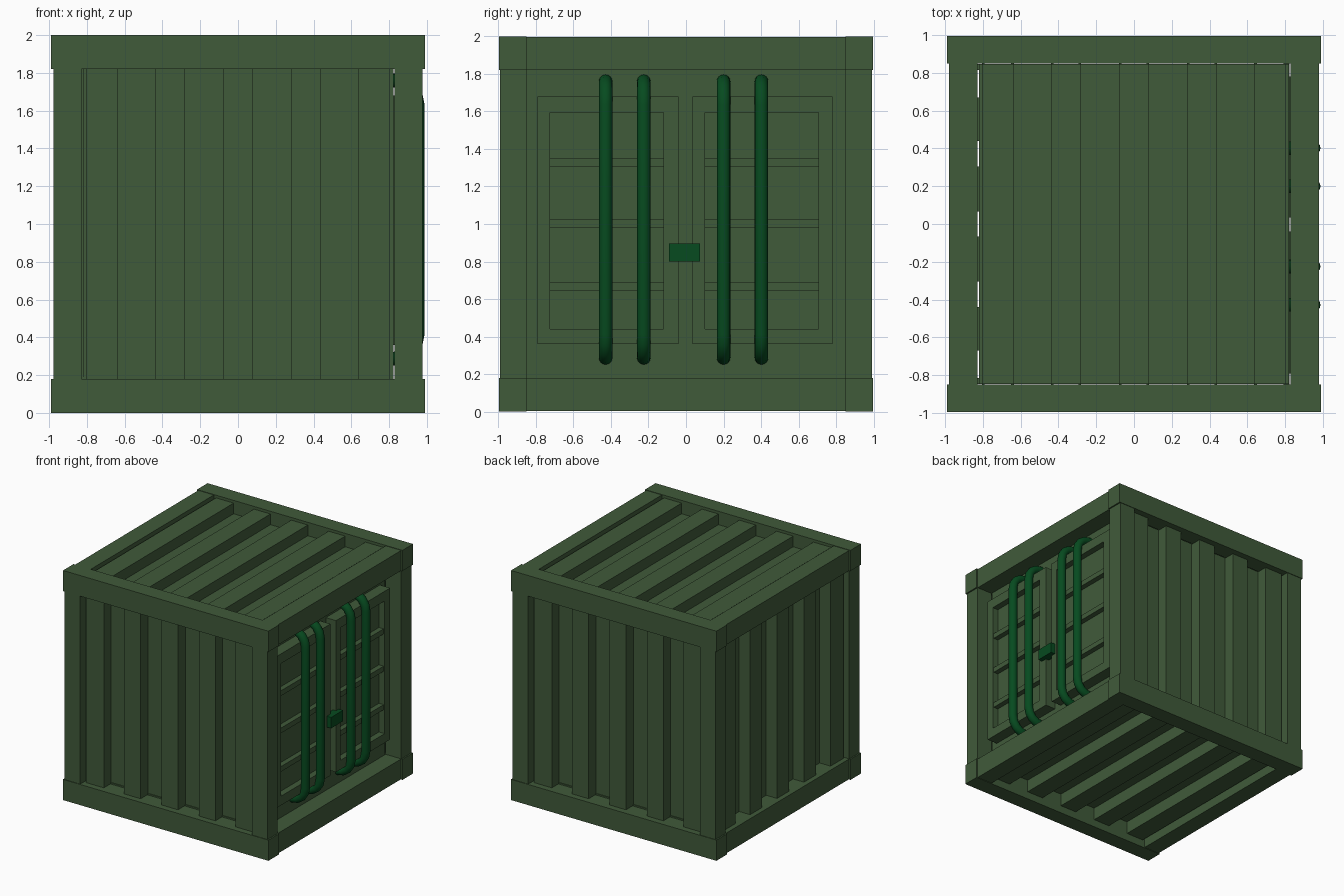
import bpy, bmesh, math
from mathutils import Vector

if "Cube" in bpy.data.objects:
    bpy.data.objects.remove(bpy.data.objects["Cube"])


def material(name, rgb):
    m = bpy.data.materials.new(name)
    m.diffuse_color = (*rgb, 1)
    m.use_nodes = True
    m.node_tree.nodes["Principled BSDF"].inputs["Base Color"].default_value = m.diffuse_color
    return m


OLIVE = material("olive_green_paint", (0.051, 0.103, 0.042))
DARK = material("deep_green_metal", (0.002, 0.070, 0.014))


def finish(name, bm, mat):
    me = bpy.data.meshes.new(name)
    bm.to_mesh(me)
    bm.free()
    me.materials.append(mat)
    ob = bpy.data.objects.new(name, me)
    bpy.context.collection.objects.link(ob)
    return ob


def add_box(bm, x, y, z):
    """Box from three (min, max) ranges."""
    made = bmesh.ops.create_cube(bm, size=1)["verts"]
    for v in made:
        v.co = Vector([(r[0] + r[1]) / 2 + c * (r[1] - r[0])
                       for r, c in zip((x, y, z), v.co)])


def span(a, b, sign=1):
    return (min(a * sign, b * sign), max(a * sign, b * sign))


def box(name, x, y, z, mat=OLIVE):
    bm = bmesh.new()
    add_box(bm, x, y, z)
    return finish(name, bm, mat)


# Frame: long rails, side rails and corner posts
for side, s in (("front", -1), ("back", 1)):
    for level, z in (("bottom", (0, 0.18)), ("top", (1.82, 2.0))):
        box(f"{side}_{level}_rail", (-0.99, 0.99), span(0.85, 0.995, s), z)
for side, s in (("left", -1), ("right", 1)):
    for level, z in (("bottom", (0.004, 0.18)), ("top", (1.82, 1.996))):
        box(f"{side}_{level}_rail", span(0.828, 0.978, s), (-0.85, 0.85), z)
    for end, e in (("front", -1), ("back", 1)):
        box(f"{side}_{end}_post", span(0.828, 0.978, s), span(0.85, 0.99, e), (0.18, 1.82))

# Corrugated sheets: square ridges along one direction
ridges = [(-0.805, -0.635), (-0.44, -0.28), (-0.08, 0.08), (0.28, 0.44), (0.635, 0.805)]


def corrugated(name, u, v, half_width, half_length, low, high, stretch=1.0):
    u, v = Vector(u), Vector(v)
    out = u.cross(v)
    profile = [(-half_width, low)]
    for a, b in ridges:
        a, b = a * stretch, b * stretch
        profile += [(a, low), (a, high), (b, high), (b, low)]
    profile.append((half_width, low))
    bm = bmesh.new()
    rows = [[bm.verts.new(u * p + out * d + v * t + Vector((0, 0, 1)))
             for t in (-half_length, half_length)] for p, d in profile]
    for (a0, a1), (b0, b1) in zip(rows, rows[1:]):
        bm.faces.new((a0, b0, b1, a1))
    ob = finish(name, bm, OLIVE)
    mod = ob.modifiers.new("sheet_thickness", 'SOLIDIFY')
    mod.thickness = 0.015
    mod.offset = -1
    mod.use_even_offset = True
    return ob


corrugated("front_wall", (1, 0, 0), (0, 0, 1), 0.82, 0.825, 0.84, 0.94)
corrugated("back_wall", (-1, 0, 0), (0, 0, 1), 0.82, 0.825, 0.84, 0.94)
corrugated("left_wall", (0, -1, 0), (0, 0, 1), 0.848, 0.825, 0.83, 0.935, 1.03)
corrugated("roof", (1, 0, 0), (0, 1, 0), 0.82, 0.847, 0.885, 0.978)
corrugated("floor", (-1, 0, 0), (0, 1, 0), 0.82, 0.847, 0.825, 0.935)

# Door wall and the two ribbed doors
box("door_wall", (0.80, 0.822), (-0.85, 0.85), (0.17, 1.83))
FACE = (0.82, 0.92)
for name, y0, y1, i0, i1 in (("front_door", -0.79, -0.04, -0.725, -0.12),
                             ("back_door", 0.035, 0.78, 0.1, 0.705)):
    bm = bmesh.new()
    add_box(bm, FACE, (y0, i0), (0.36, 1.68))
    add_box(bm, FACE, (i1, y1), (0.36, 1.68))
    for z in ((0.36, 0.44), (1.595, 1.68)):
        add_box(bm, FACE, (i0, i1), z)
    for z in ((0.645, 0.69), (0.98, 1.025), (1.305, 1.35)):
        add_box(bm, (0.82, 0.91), (i0, i1), z)
    add_box(bm, (0.815, 0.865), (i0, i1), (0.44, 1.595))
    finish(name, bm, OLIVE)

# Locking rods: round bars bent back into the wall at both ends
R, BEND = 0.036, 0.125
XO, Z0, Z1 = 0.951, 0.287, 1.76
path = [(0.81, Z0)]
for k in range(5):
    a = math.pi / 2 * k / 4
    path.append((XO - BEND + BEND * math.sin(a), Z0 + BEND - BEND * math.cos(a)))
path += [(x, Z0 + Z1 - z) for x, z in reversed(path)]
for i, y in enumerate((-0.428, -0.225, 0.2, 0.402)):
    bm = bmesh.new()
    rings = []
    for k, (x, z) in enumerate(path):
        p, n = path[max(k - 1, 0)], path[min(k + 1, len(path) - 1)]
        t = Vector((n[0] - p[0], 0, n[1] - p[1])).normalized()
        side = Vector((0, 1, 0))
        up = t.cross(side)
        rings.append([bm.verts.new(Vector((x, y, z)) + R * (side * math.cos(a) + up * math.sin(a)))
                      for a in (math.tau * j / 16 for j in range(16))])
    for r, q in zip(rings, rings[1:]):
        for j in range(16):
            bm.faces.new((r[j], r[j - 1], q[j - 1], q[j]))
    bm.faces.new(rings[0])
    bm.faces.new(rings[-1])
    bmesh.ops.recalc_face_normals(bm, faces=bm.faces)
    for f in bm.faces:
        f.smooth = len(f.verts) == 4
    finish(f"locking_rod_{i + 1}", bm, DARK)

# Latch block bridging the doors
box("latch", (0.89, 0.96), (-0.09, 0.075), (0.8, 0.895), DARK)
